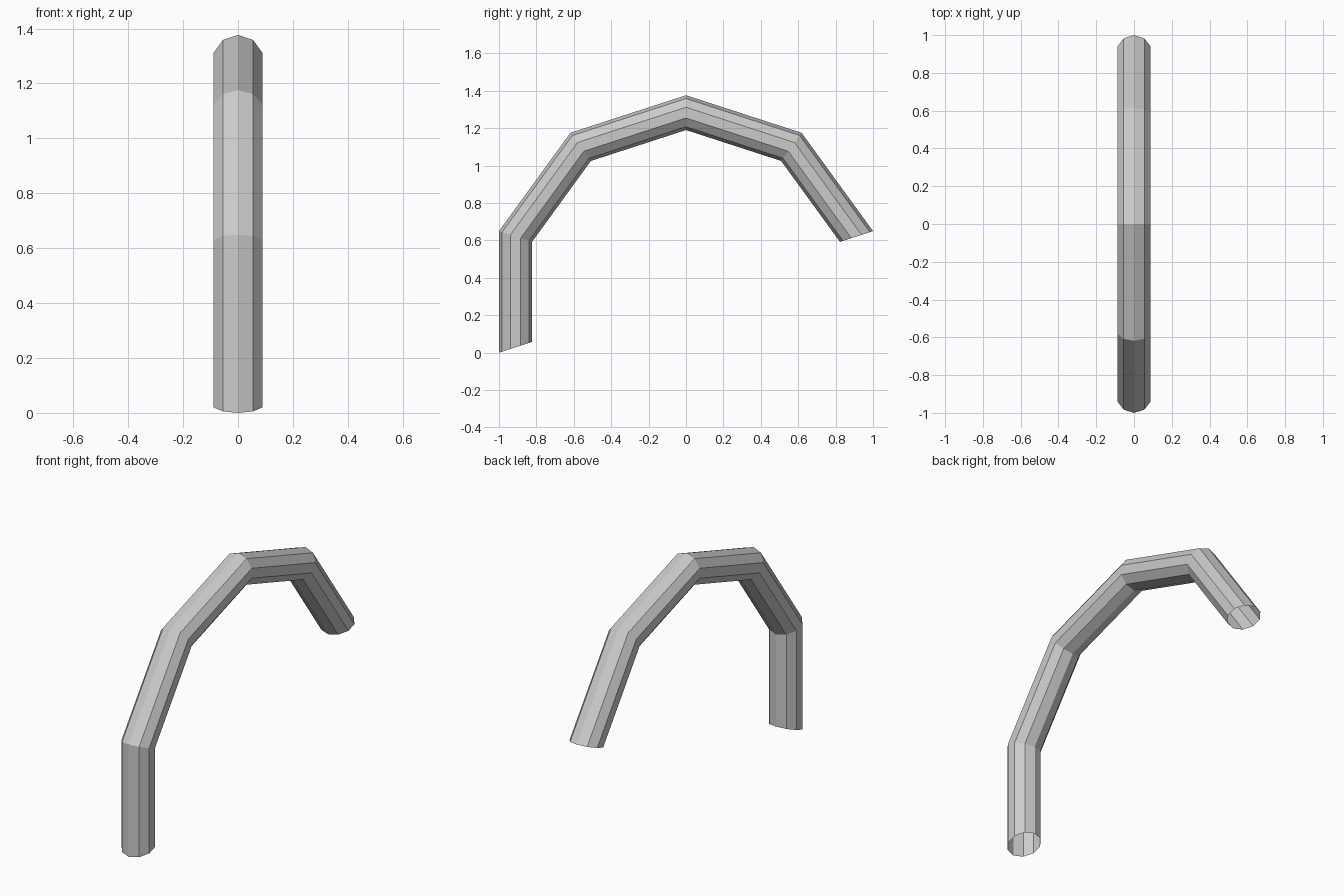
import bpy, bmesh
from math import sin, cos, radians, tau

if "Cube" in bpy.data.objects:
    bpy.data.objects.remove(bpy.data.objects["Cube"])

SIDES = 10                 # sides of the tube section
OUTER = 1 / cos(radians(18))   # outer corner radius of the arch
TUBE = 0.093               # tube radius
MAJOR = OUTER - TUBE       # centreline radius
CENTRE_Z = OUTER * sin(radians(18))

bm = bmesh.new()


def ring(angle):
    """One tube section, lying radially at the given angle round the arch."""
    a = radians(angle)
    verts = []
    for i in range(SIDES):
        t = tau * i / SIDES
        r = MAJOR + TUBE * cos(t)
        verts.append(bm.verts.new((TUBE * sin(t), r * cos(a), CENTRE_Z + r * sin(a))))
    return verts


# five straight segments, half of a ten-sided ring, open at both ends
rings = [ring(18 + 36 * k) for k in range(6)]
for a, b in zip(rings, rings[1:]):
    for i in range(SIDES):
        j = (i + 1) % SIDES
        bm.faces.new((a[i], a[j], b[j], b[i]))

# make the normals face out of the tube
bmesh.ops.recalc_face_normals(bm, faces=bm.faces)
top = max(bm.faces, key=lambda f: f.calc_center_median().z)
if top.normal.z < 0:
    bmesh.ops.reverse_faces(bm, faces=bm.faces)

mesh = bpy.data.meshes.new("curved_pipe")
bm.to_mesh(mesh)
bm.free()
pipe = bpy.data.objects.new("curved_pipe", mesh)
bpy.context.collection.objects.link(pipe)
